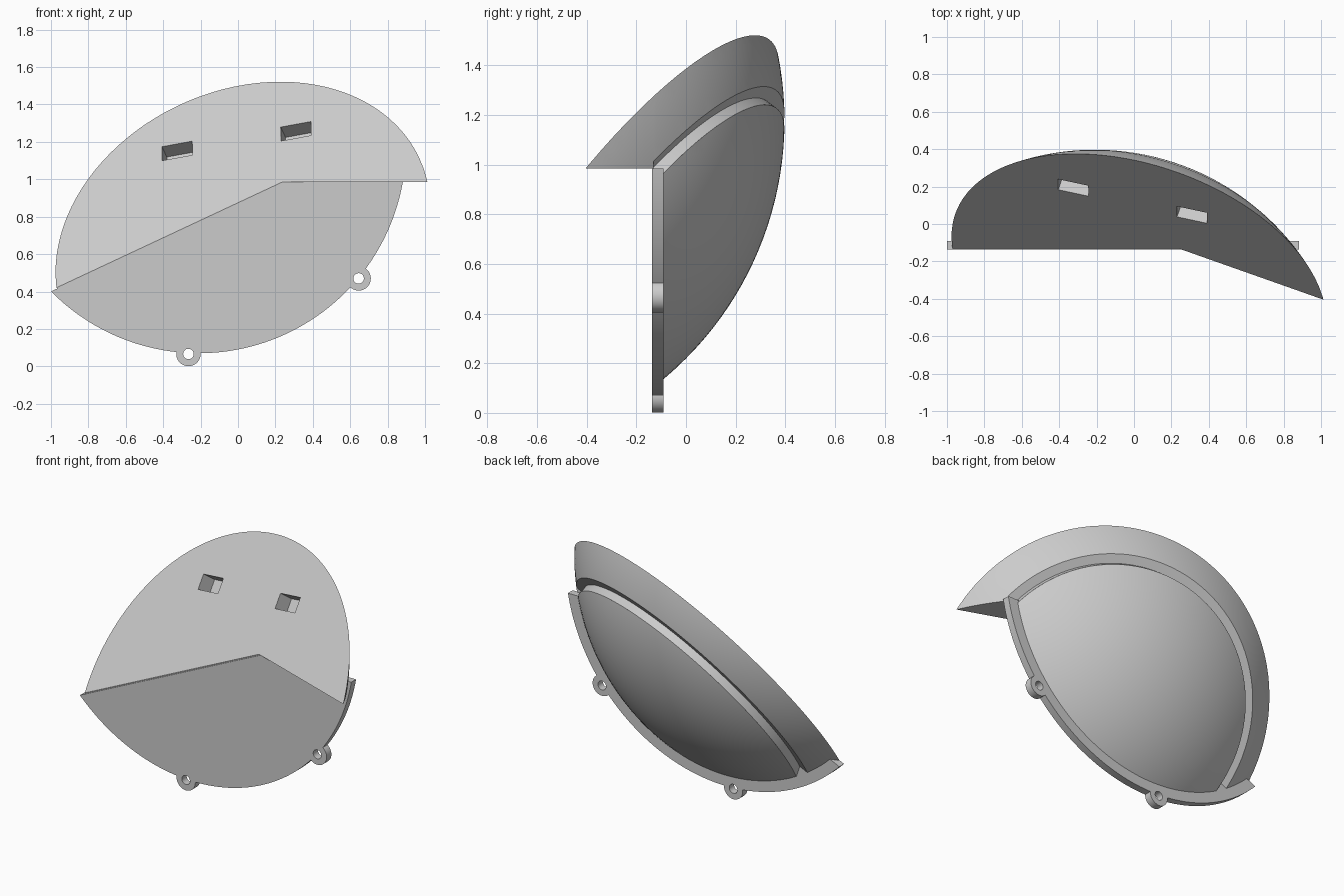
import bpy, bmesh, math
from mathutils import Vector, Matrix

cube = bpy.data.objects.get("Cube")
if cube:
    bpy.data.objects.remove(cube)

grey = bpy.data.materials.new("light grey")
grey.use_nodes = True
colour = (0.6, 0.6, 0.6, 1)
grey.diffuse_color = colour
grey.node_tree.nodes["Principled BSDF"].inputs["Base Color"].default_value = colour

# Shared geometry: one sphere, one vertical front plane, one sloping top plane
CENTRE, RADIUS = Vector((-0.21, -0.96, 1.178)), 1.357
FRONT, BACK, SEAM, SHELF = -0.137, -0.09, -0.13, 0.985
CORNER = Vector((0.25, -0.135, SHELF))
N = Vector((-0.468, -1.325, 1)).normalized()
Y, Z = Vector((0, 1, 0)), Vector((0, 0, 1))
LID, GROOVE = 0.15, 0.197


def slope(depth):
    return CORNER - N * depth


def finish(name, bm):
    bmesh.ops.recalc_face_normals(bm, faces=bm.faces[:])
    mesh = bpy.data.meshes.new(name)
    bm.to_mesh(mesh)
    bm.free()
    obj = bpy.data.objects.new(name, mesh)
    bpy.context.collection.objects.link(obj)
    mesh.materials.append(grey)
    return obj


def trim(bm, cuts):
    """Cut a closed solid by planes, dropping what lies along each normal."""
    for point, normal in cuts:
        cut = bmesh.ops.bisect_plane(bm, geom=bm.verts[:] + bm.edges[:] + bm.faces[:],
                                     dist=1e-5, plane_co=point, plane_no=normal,
                                     clear_outer=True)
        edges = [e for e in cut["geom_cut"] if isinstance(e, bmesh.types.BMEdge)]
        bmesh.ops.edgeloop_fill(bm, edges=edges)


def sphere_part(name, cuts):
    bm = bmesh.new()
    matrix = Matrix.Translation(CENTRE) @ Matrix.Rotation(math.pi / 2, 4, 'X')
    bmesh.ops.create_uvsphere(bm, u_segments=128, v_segments=80, radius=RADIUS, matrix=matrix)
    trim(bm, cuts)
    return finish(name, bm)


def cylinder(name, centre, axis, radius, depth, cuts=(), sides=48):
    bm = bmesh.new()
    matrix = Matrix.Translation(centre) @ axis.to_track_quat('Z', 'Y').to_matrix().to_4x4()
    bmesh.ops.create_cone(bm, cap_ends=True, segments=sides, radius1=radius,
                          radius2=radius, depth=depth, matrix=matrix)
    trim(bm, cuts)
    return finish(name, bm)


def combine(obj, other, operation):
    mod = obj.modifiers.new("combine", 'BOOLEAN')
    mod.operation, mod.solver, mod.object = operation, 'EXACT', other
    bpy.context.view_layer.objects.active = obj
    bpy.ops.object.modifier_apply(modifier=mod.name)
    bpy.data.objects.remove(other)


# Rounded bowl behind the plate
front_cut = (Vector((0, SEAM, 0)), -Y)
bowl = sphere_part("bowl", [front_cut, (slope(GROOVE), N)])

# Recessed neck between the bowl and the lid
plane_distance = (CENTRE - CORNER).dot(N)
neck_radius = math.sqrt(RADIUS ** 2 - (plane_distance + GROOVE) ** 2)
neck_middle = CENTRE - N * (plane_distance + (LID + GROOVE) / 2 - 0.01)
neck = cylinder("neck", neck_middle, N, neck_radius, GROOVE - LID + 0.02, [front_cut], 128)

# Sloping lid and its overhanging front corner
lid = sphere_part("lid", [front_cut, (slope(0), N), (slope(LID), -N)])
overhang = sphere_part("lid_overhang", [(Vector((0, SEAM, 0)), Y), (slope(0), N),
                                        (Vector((0, 0, SHELF)), -Z)])

# Two rectangular pockets sunk square into the lid
across = Vector((0.16, -0.035, 0.03))
across = (across - N * across.dot(N)).normalized()
up = N.cross(across)
for x, z in ((-0.325, 1.152), (0.31, 1.257)):
    y = CORNER.y + ((CORNER - Vector((x, 0, z))).dot(Vector((N.x, 0, N.z)))) / N.y
    turn = Matrix((across, up, N)).transposed().to_4x4()
    bm = bmesh.new()
    bmesh.ops.create_cube(bm, size=1, matrix=Matrix.Translation((x, y, z)) @ turn
                          @ Matrix.Diagonal((0.168, 0.093, 0.19, 1)))
    combine(lid, finish("pocket_cutter", bm), 'DIFFERENCE')

# Front plate: a circular arc closed by the sloping line and the shelf
arc_radius = 1.108
start = math.atan2(0.40 - CENTRE.z, -1 - CENTRE.x)
end = -math.asin((CENTRE.z - SHELF) / arc_radius)
steps = 80
angles = [start + (end - start) * i / steps for i in range(steps + 1)]
bm = bmesh.new()
outline = [bm.verts.new((CENTRE.x + arc_radius * math.cos(a), FRONT,
                         CENTRE.z + arc_radius * math.sin(a))) for a in angles]
outline.append(bm.verts.new((CORNER.x, FRONT, SHELF)))
face = bm.faces.new(outline)
new = bmesh.ops.extrude_face_region(bm, geom=[face])["geom"]
bmesh.ops.translate(bm, vec=Y * (BACK - FRONT),
                    verts=[v for v in new if isinstance(v, bmesh.types.BMVert)])
plate = finish("front_plate", bm)

# Mounting lugs with screw holes
for x, z in ((-0.265, 0.066), (0.645, 0.47)):
    middle = Vector((x, (FRONT + BACK) / 2, z))
    combine(plate, cylinder("lug", middle, Y, 0.065, BACK - FRONT), 'UNION')
    combine(plate, cylinder("hole_cutter", middle, Y, 0.028, 0.2), 'DIFFERENCE')

# Smooth curved faces, crisp edges
bpy.ops.object.select_all(action='DESELECT')
for obj in (bowl, neck, lid, overhang, plate):
    obj.select_set(True)
bpy.context.view_layer.objects.active = bowl
bpy.ops.object.shade_smooth_by_angle(angle=math.radians(25))
